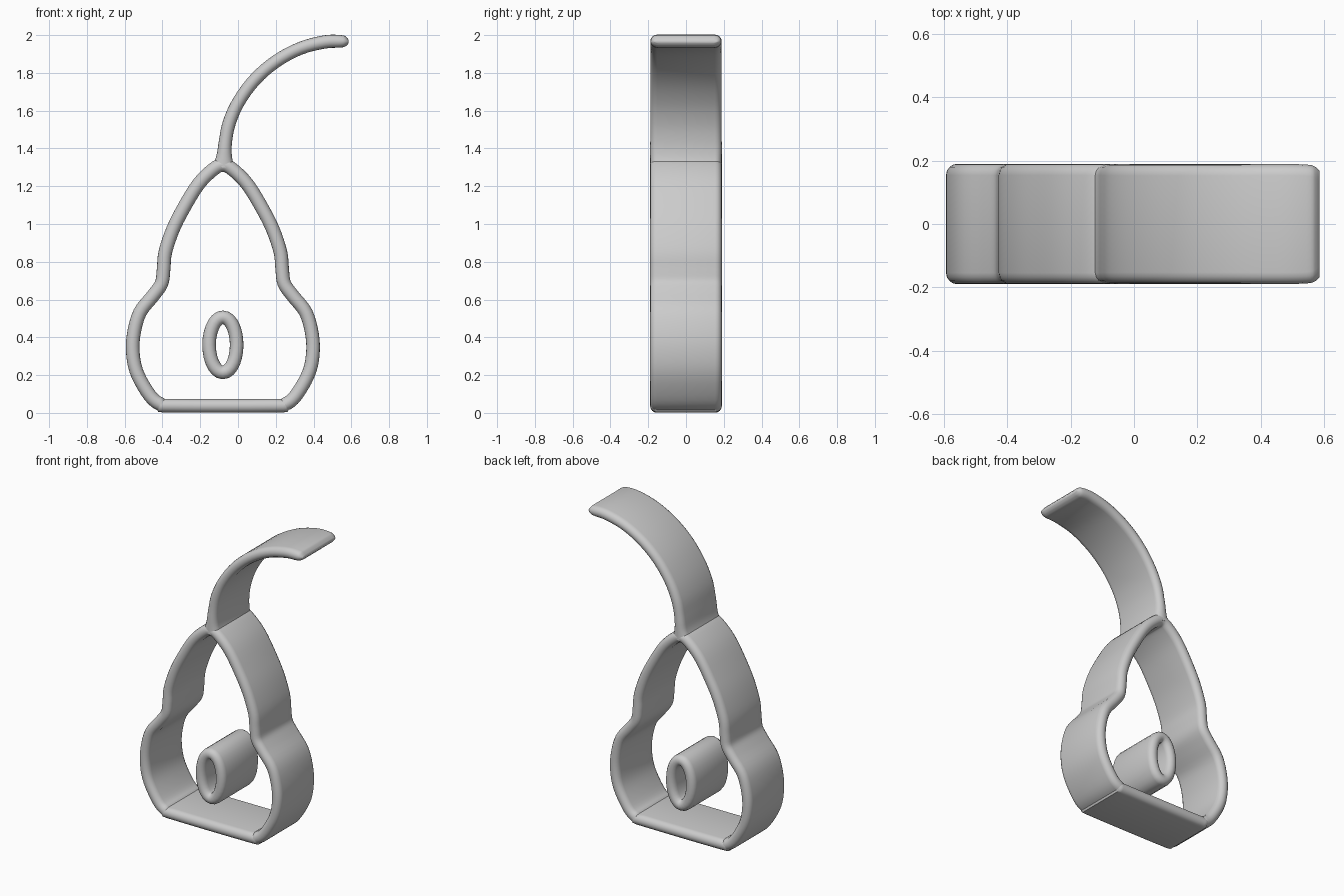
import bpy
import bmesh
import math
from mathutils import Vector

cube = bpy.data.objects.get("Cube")
if cube:
    bpy.data.objects.remove(cube, do_unlink=True)

HALF_DEPTH = 0.19
HALF_WALL = 0.036
CENTRE_X = -0.08

grey = bpy.data.materials.new("light_grey")
grey.use_nodes = True
colour = (0.6, 0.6, 0.6, 1)
grey.diffuse_color = colour
grey.node_tree.nodes["Principled BSDF"].inputs["Base Color"].default_value = colour


def smooth_path(points, closed, steps=4):
    """Catmull-Rom path through (x, z, half wall) points."""
    pts = [Vector(p) for p in points]
    n = len(pts)

    def at(i):
        return pts[i % n] if closed else pts[max(0, min(n - 1, i))]

    path = []
    for i in range(n if closed else n - 1):
        a, b, c, d = (at(i + k) for k in (-1, 0, 1, 2))
        for s in range(steps):
            t = s / steps
            path.append(b + (c - a) * (t / 2)
                        + (2 * a - 5 * b + 4 * c - d) * (t * t / 2)
                        + (3 * b - 3 * c + d - a) * (t ** 3 / 2))
    if not closed:
        path.append(pts[-1])
    return path


def section(half_wall, inset=0.0, arc=8):
    """Strip cross-section with fully rounded front and back edges."""
    flat = HALF_DEPTH - HALF_WALL - inset
    ring = []
    for side in (1, -1):
        for k in range(arc + 1):
            a = math.pi * k / arc
            ring.append((side * half_wall * math.cos(a),
                         side * (flat + HALF_WALL * math.sin(a))))
    return ring


def make_band(name, path, closed):
    bm = bmesh.new()
    n = len(path)
    rings = []
    for i, p in enumerate(path):
        if closed:
            run = path[(i + 1) % n] - path[i - 1]
        else:
            run = path[min(i + 1, n - 1)] - path[max(i - 1, 0)]
        normal = Vector((-run.y, run.x)).normalized()
        inset = 0 if closed else max(0, HALF_WALL - p.z) * 0.8
        rings.append([bm.verts.new((p.x + normal.x * o, y, p.y + normal.y * o))
                      for o, y in section(p.z, inset)])
    for i in range(n if closed else n - 1):
        a, b = rings[i], rings[(i + 1) % n]
        for k in range(len(a)):
            m = (k + 1) % len(a)
            bm.faces.new((a[k], a[m], b[m], b[k]))
    if not closed:
        bm.faces.new(rings[0])
        bm.faces.new(rings[-1])
    bmesh.ops.recalc_face_normals(bm, faces=bm.faces)
    mesh = bpy.data.meshes.new(name)
    bm.to_mesh(mesh)
    bm.free()
    mesh.materials.append(grey)
    obj = bpy.data.objects.new(name, mesh)
    bpy.context.collection.objects.link(obj)
    bpy.ops.object.select_all(action='DESELECT')
    bpy.context.view_layer.objects.active = obj
    obj.select_set(True)
    bpy.ops.object.shade_smooth_by_angle(angle=math.radians(50))
    return obj


# Pear-shaped outer band: one half profile, mirrored about its own axis
half = [(0.27, 0.038), (0.33, 0.046), (0.385, 0.09), (0.45, 0.20),
        (0.475, 0.30), (0.473, 0.41), (0.44, 0.53), (0.37, 0.62),
        (0.325, 0.685), (0.314, 0.76), (0.305, 0.85), (0.265, 0.97),
        (0.21, 1.08), (0.13, 1.21), (0.05, 1.29)]
outline = half + [(0, 1.312)] + [(-x, z) for x, z in reversed(half)]
body = [(CENTRE_X + x, z, HALF_WALL) for x, z in outline]
make_band("outer_band", smooth_path(body, True), True)

# Curved stem, flared at its root and rounded at its tip
stem = [(-0.077, 1.30, 0.06), (-0.073, 1.36, 0.041), (-0.066, 1.44, 0.035),
        (-0.045, 1.54, 0.035), (0.005, 1.65, 0.034), (0.09, 1.765, 0.034),
        (0.20, 1.86, 0.034), (0.33, 1.93, 0.034), (0.46, 1.964, 0.035),
        (0.545, 1.967, 0.033), (0.572, 1.966, 0.024), (0.586, 1.966, 0.008)]
make_band("stem", smooth_path(stem, False), False)

# Small oval tube inside the band
oval = []
for k in range(28):
    a = 2 * math.pi * k / 28
    oval.append((CENTRE_X + 0.073 * math.cos(a), 0.36 + 0.146 * math.sin(a), HALF_WALL))
make_band("seed_tube", smooth_path(oval, True, 1), True)
